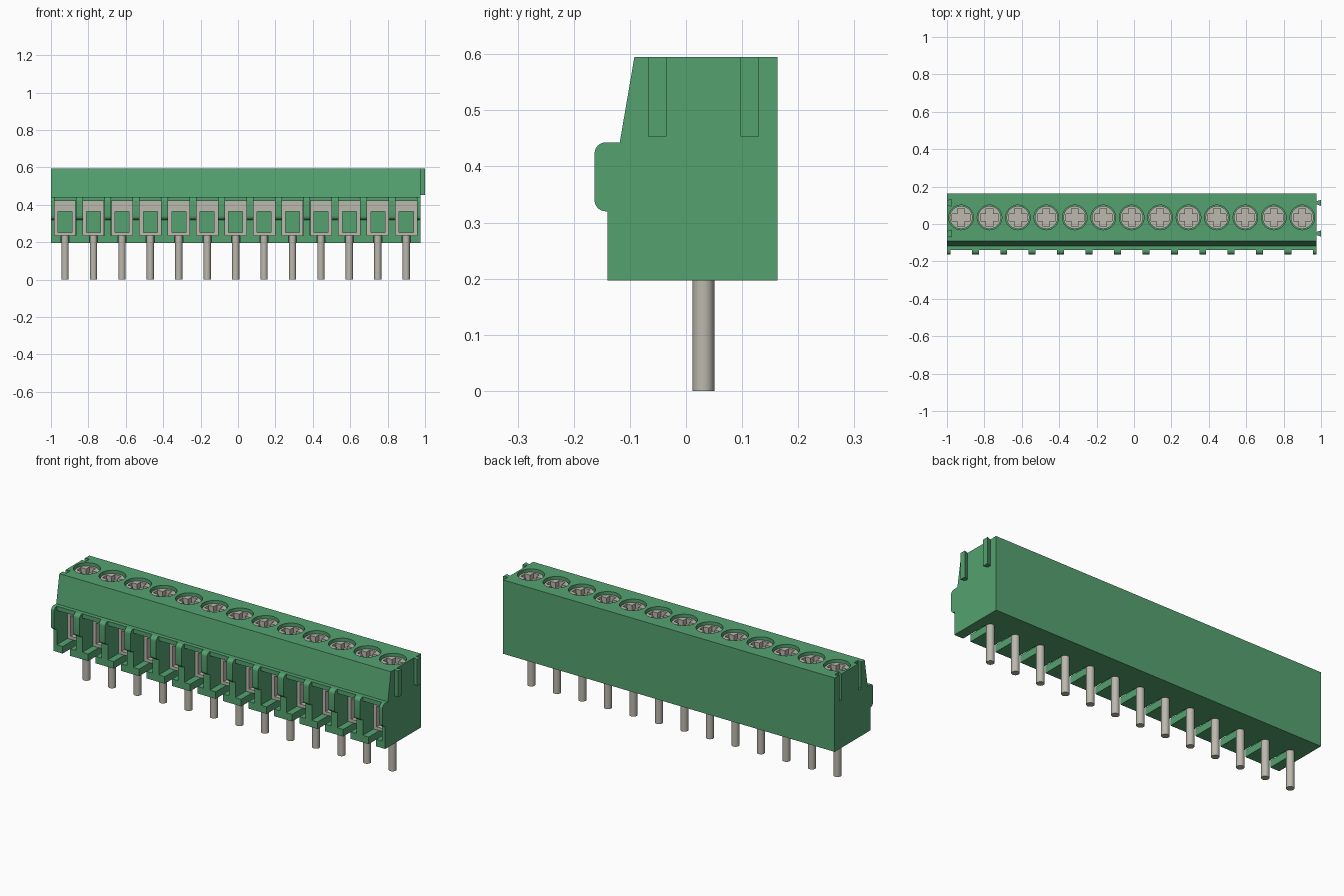
import bpy, bmesh, math
from mathutils import Matrix, Vector

if "Cube" in bpy.data.objects:
    bpy.data.objects.remove(bpy.data.objects["Cube"])

COUNT, PITCH, MID = 13, 0.152, -0.0125
LEFT, RIGHT = MID - COUNT * PITCH / 2, MID + COUNT * PITCH / 2
TOP, BASE = 0.595, 0.197
SCREW_Y, PIN_Y = 0.035, 0.031
CENTRES = [MID + (i - (COUNT - 1) / 2) * PITCH for i in range(COUNT)]


def material(name, colour, rough):
    m = bpy.data.materials.new(name)
    m.use_nodes = True
    m.diffuse_color = (*colour, 1)
    bsdf = m.node_tree.nodes["Principled BSDF"]
    bsdf.inputs["Base Color"].default_value = (*colour, 1)
    bsdf.inputs["Roughness"].default_value = rough
    return m


GREEN = material("green plastic", (0.09, 0.36, 0.16), 0.6)
METAL = material("grey metal", (0.50, 0.48, 0.42), 0.5)


def prism(bm, points, axis, lo, hi):
    """Extrude a 2D outline: (y, z) along x, or (x, y) along z."""
    def place(p, t):
        return (t, *p) if axis == "x" else (*p, t)
    face = bm.faces.new([bm.verts.new(place(p, lo)) for p in points])
    moved = bmesh.ops.extrude_face_region(bm, geom=[face])["geom"]
    shift = Vector(place((0, 0), hi - lo))
    bmesh.ops.translate(bm, vec=shift,
                        verts=[v for v in moved if isinstance(v, bmesh.types.BMVert)])


def box(bm, x0, x1, y0, y1, z0, z1):
    prism(bm, [(x0, y0), (x1, y0), (x1, y1), (x0, y1)], "z", z0, z1)


def cylinder(bm, x, y, radius, z0, z1, sides=32):
    bmesh.ops.create_cone(bm, cap_ends=True, segments=sides, radius1=radius, radius2=radius,
                          depth=z1 - z0, matrix=Matrix.Translation((x, y, (z0 + z1) / 2)))


def finish(bm, name, mat):
    bmesh.ops.recalc_face_normals(bm, faces=bm.faces)
    mesh = bpy.data.meshes.new(name)
    bm.to_mesh(mesh)
    bm.free()
    mesh.materials.append(mat)
    obj = bpy.data.objects.new(name, mesh)
    bpy.context.collection.objects.link(obj)
    return obj


def activate(obj):
    bpy.ops.object.select_all(action="DESELECT")
    obj.select_set(True)
    bpy.context.view_layer.objects.active = obj


def cut(obj, bm):
    """Subtract the given geometry, then discard it."""
    cutter = finish(bm, "cutter", obj.data.materials[0])
    cutter.hide_render = True
    mod = obj.modifiers.new("cut", "BOOLEAN")
    mod.operation, mod.solver, mod.object = "DIFFERENCE", "EXACT", cutter
    activate(obj)
    bpy.ops.object.modifier_apply(modifier=mod.name)
    bpy.data.objects.remove(cutter)


def smooth(obj):
    activate(obj)
    bpy.ops.object.shade_smooth_by_angle(angle=math.radians(30))


def arc(cy, cz, r, start, end, steps=6):
    angles = [math.radians(start + (end - start) * i / steps) for i in range(steps + 1)]
    return [(cy + r * math.cos(a), cz + r * math.sin(a)) for a in angles]


# Housing: side profile with a rounded front ridge
R = 0.02
profile = [(-0.14, BASE), (0.163, BASE), (0.163, TOP), (-0.092, TOP), (-0.118, 0.443)]
profile += arc(-0.143, 0.423, R, 90, 180) + arc(-0.143, 0.34, R, 180, 270) + [(-0.14, 0.32)]
bm = bmesh.new()
prism(bm, profile, "x", LEFT, RIGHT)
housing = finish(bm, "housing", GREEN)

# Wire entry cells, which also split the ridge into ribs
bm = bmesh.new()
cell = [(-0.2, 0.235), (0.1, 0.235), (0.1, 0.42), (-0.14, 0.42), (-0.14, 0.5), (-0.2, 0.5)]
for x in CENTRES:
    prism(bm, cell, "x", x - 0.0575, x + 0.0575)
cut(housing, bm)

# Narrow floor slots in front of the pins
bm = bmesh.new()
for x in CENTRES:
    box(bm, x - 0.0225, x + 0.0225, -0.2, PIN_Y, 0.15, 0.25)
cut(housing, bm)

# Screw wells
bm = bmesh.new()
for x in CENTRES:
    cylinder(bm, x, SCREW_Y, 0.066, 0.53, 0.65, 40)
cut(housing, bm)


# Dovetail grooves on one end, matching rails on the other
def dovetail(bm, x, y, z0, z1, inner, outer, depth):
    prism(bm, [(x, y - inner), (x + depth, y - outer), (x + depth, y + outer), (x, y + inner)],
          "z", z0, z1)


grooves, rails = bmesh.new(), bmesh.new()
for y in (-0.051, 0.1135):
    dovetail(grooves, LEFT - 0.001, y, 0.453, 0.65, 0.01, 0.018, 0.025)
    dovetail(rails, RIGHT - 0.001, y, 0.453, TOP, 0.008, 0.0165, 0.0255)
cut(housing, grooves)
finish(rails, "joining_rails", GREEN)
smooth(housing)

# Screw heads with cross recesses
W, L = 0.018, 0.048
cross = [(-W, -L), (W, -L), (W, -W), (L, -W), (L, W), (W, W),
         (W, L), (-W, L), (-W, W), (-L, W), (-L, -W), (-W, -W)]
bm = bmesh.new()
cylinder(bm, 0, 0, 0.061, 0.525, 0.58, 40)
screw = finish(bm, "screw", METAL)
bm = bmesh.new()
prism(bm, cross, "z", 0.55, 0.65)
cut(screw, bm)
smooth(screw)

# Wire clamp: a hollow metal frame
bm = bmesh.new()
box(bm, -0.057, 0.057, -0.05, 0.099, 0.2355, 0.4195)
clamp = finish(bm, "wire_clamp", METAL)
bm = bmesh.new()
box(bm, -0.0375, 0.0375, -0.1, 0.15, 0.252, 0.363)
cut(clamp, bm)

# Solder pin
bm = bmesh.new()
cylinder(bm, 0, 0, 0.0195, 0, 0.24, 24)
pin = finish(bm, "pin", METAL)
smooth(pin)

# Repeat the metal parts along the row
for part, y in ((screw, SCREW_Y), (clamp, 0), (pin, PIN_Y)):
    part.location = (CENTRES[0], y, 0)
    for x in CENTRES[1:]:
        twin = part.copy()
        twin.location = (x, y, 0)
        bpy.context.collection.objects.link(twin)
